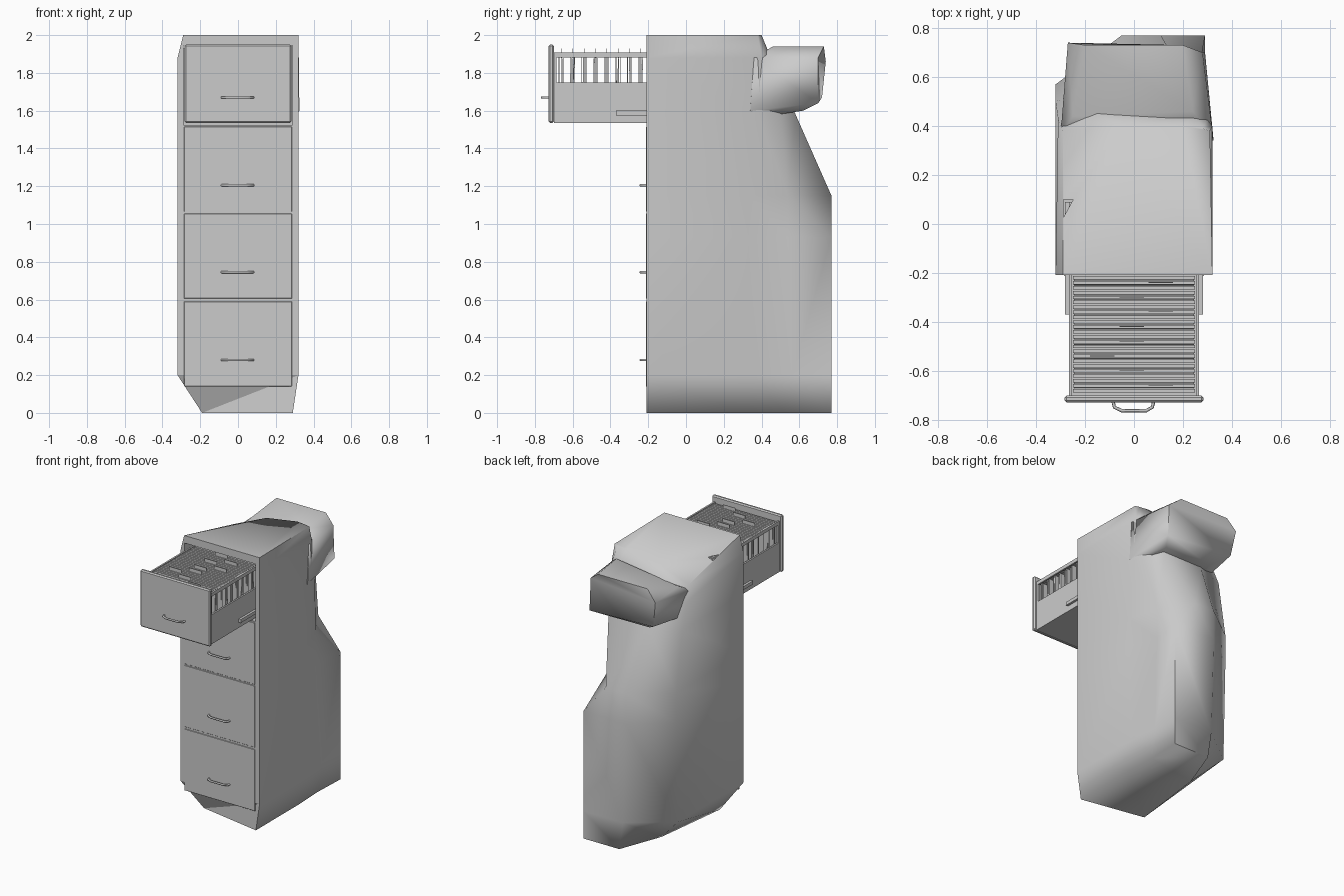
import bpy, bmesh, random
from math import radians
from mathutils import Vector

if "Cube" in bpy.data.objects:
    bpy.data.objects.remove(bpy.data.objects["Cube"])

random.seed(4)


def add_mesh(name, bm):
    bmesh.ops.recalc_face_normals(bm, faces=bm.faces[:])
    mesh = bpy.data.meshes.new(name)
    bm.to_mesh(mesh)
    bm.free()
    ob = bpy.data.objects.new(name, mesh)
    bpy.context.collection.objects.link(ob)
    return ob


def add_box(bm, lo, hi):
    lo, hi = Vector(lo), Vector(hi)
    verts = bmesh.ops.create_cube(bm, size=1)["verts"]
    for v in verts:
        v.co = Vector(((lo[i] + hi[i]) / 2 + v.co[i] * (hi[i] - lo[i]) for i in range(3)))
    return verts


def boxes(name, spans, bevel=0):
    bm = bmesh.new()
    for lo, hi in spans:
        add_box(bm, lo, hi)
    ob = add_mesh(name, bm)
    if bevel:
        mod = ob.modifiers.new("Bevel", "BEVEL")
        mod.width, mod.segments = bevel, 1
    return ob


def loft(name, rings):
    """Skin a stack of (z, outline) sections and cap both ends; a third number overrides z."""
    bm = bmesh.new()
    rows = [[bm.verts.new((p[0], p[1], p[2] if len(p) > 2 else z)) for p in pts]
            for z, pts in rings]
    n = len(rows[0])
    for a, b in zip(rows, rows[1:]):
        for i in range(n):
            j = (i + 1) % n
            bm.faces.new((a[i], a[j], b[j], b[i]))
    bm.faces.new(rows[0])
    bm.faces.new(rows[-1])
    bmesh.ops.triangulate(bm, faces=bm.faces[:])
    return add_mesh(name, bm)


def smooth(ob, angle):
    bpy.ops.object.select_all(action="DESELECT")
    ob.select_set(True)
    bpy.context.view_layer.objects.active = ob
    bpy.ops.object.shade_smooth_by_angle(angle=radians(angle))


# Cabinet shell: dented sections from the floor to the sloping top
F = -0.208
shell = loft("cabinet_shell", [
    (0.00, [(-.19, -.12), (.29, F), (.29, .30), (.28, .52), (.29, .77), (0, .77), (-.12, .45)]),
    (0.20, [(-.32, F), (.32, F), (.32, .36), (.29, .56), (.29, .77), (-.03, .77), (-.32, .55)]),
    (0.93, [(-.32, F), (.32, F), (.32, .33), (.25, .54), (.29, .77), (-.05, .77), (-.32, .57)]),
    (1.15, [(-.32, F), (.32, F), (.32, .33), (.25, .54), (.11, .77), (-.05, .77), (-.32, .57)]),
    (1.58, [(-.32, F), (.32, F), (.32, .38), (.27, .50), (.22, .58), (-.10, .58), (-.32, .50)]),
    (1.88, [(-.32, F), (.32, F), (.32, .40), (.30, .43), (.25, .45), (-.15, .45),
            (-.31, .43, 1.76)]),
    (2.00, [(-.29, F), (.32, F), (.31, .38), (.28, .39), (.20, .40), (-.05, .40, 1.96),
            (-.29, .38, 1.86)]),
])

# Opening for the pulled-out top drawer
cutter = boxes("opening_cutter", [((-.288, -.4, 1.525), (.288, .10, 1.945))])
cutter.hide_render = True
cut = shell.modifiers.new("Opening", "BOOLEAN")
cut.operation, cut.object, cut.solver = "DIFFERENCE", cutter, "EXACT"
bpy.context.view_layer.objects.active = shell
bpy.ops.object.modifier_apply(modifier=cut.name)
bpy.data.objects.remove(cutter)
# Rounded shading at the back, crisp edges round the front
for e in shell.data.edges:
    if all(shell.data.vertices[i].co.y < .11 for i in e.vertices):
        e.use_edge_sharp = True
smooth(shell, 88)

# Bulge at the upper back, overlapping the shell
bulge = loft("upper_back_bulge", [
    (1.60, [(-.20, .34), (.30, .36, 1.56), (.24, .62), (-.14, .62)]),
    (1.64, [(-.29, .34), (.325, .34, 1.60), (.29, .70), (-.24, .72, 1.67)]),
    (1.88, [(-.30, .36, 1.82), (.322, .36), (.28, .70), (-.27, .74, 1.86)]),
    (1.94, [(-.25, .44, 1.86), (.24, .46), (.20, .73), (-.20, .73)]),
])
smooth(bulge, 75)


# Bent bar handle standing off a drawer front
def handle(name, y, z, depth):
    curve = bpy.data.curves.new(name, "CURVE")
    curve.dimensions = "3D"
    curve.bevel_depth, curve.bevel_resolution = .007, 1
    spline = curve.splines.new("POLY")
    path = [(-.085, 0), (-.08, .6), (-.05, 1), (.05, 1), (.075, .6), (.08, 0)]
    spline.points.add(len(path) - 1)
    for p, (x, d) in zip(spline.points, path):
        p.co = (x, y - d * depth, z, 1)
    ob = bpy.data.objects.new(name, curve)
    bpy.context.collection.objects.link(ob)


# Three closed drawers
for i, z in enumerate((.14, .605, 1.065)):
    boxes(f"closed_drawer_front_{i + 1}", [((-.285, -.212, z), (.285, -.2, z + .45))], .002)
    handle(f"closed_drawer_handle_{i + 1}", -.21, z + .14, .03)

# Open drawer: front, tray and hanging rails
boxes("open_drawer_front", [((-.283, -.728, 1.535), (.283, -.70, 1.95))], .008)
handle("open_drawer_handle", -.726, 1.67, .036)
BACK = .09
tray = [((-.265, -.70, 1.535), (.265, BACK, 1.55)),
        ((-.265, BACK - .012, 1.55), (.265, BACK, 1.90))]
rails = []
for s in (-1, 1):
    a, b = sorted((s * .253, s * .265))
    tray.append(((a, -.70, 1.55), (b, BACK, 1.75)))
    rails += [((a, -.70, 1.882), (b, BACK, 1.908)),
              ((a, -.70, 1.75), (b, -.685, 1.882))]
    # Runner joining the drawer to the cabinet
    a, b = sorted((s * .265, s * .282))
    rails.append(((a, -.37, 1.575), (b, BACK, 1.60)))
boxes("drawer_tray", tray)
boxes("hanging_rails", rails)

# Hanging folders: tight bundles of sheets with hook bars and a tab
bm = bmesh.new()
for i in range(13):
    y = -.66 + i * .06
    for k in range(5):
        top = 1.895 - random.random() * .02
        yk = y - .014 + k * .006
        sheet = add_box(bm, (-.245, yk, 1.56), (.245, yk + .003, top))
        lean = random.uniform(-.003, .003)
        for v in sheet:
            if v.co.z > 1.7:
                v.co.y += lean
    for d in (-.02, 0, .02):
        add_box(bm, (-.25, y + d - .007, 1.888), (.25, y + d + .007, 1.904))
    x = random.choice((-.18, -.06, .06))
    add_box(bm, (x, y, 1.88), (x + .1, y + .003, 1.93))
add_mesh("hanging_folders", bm)
